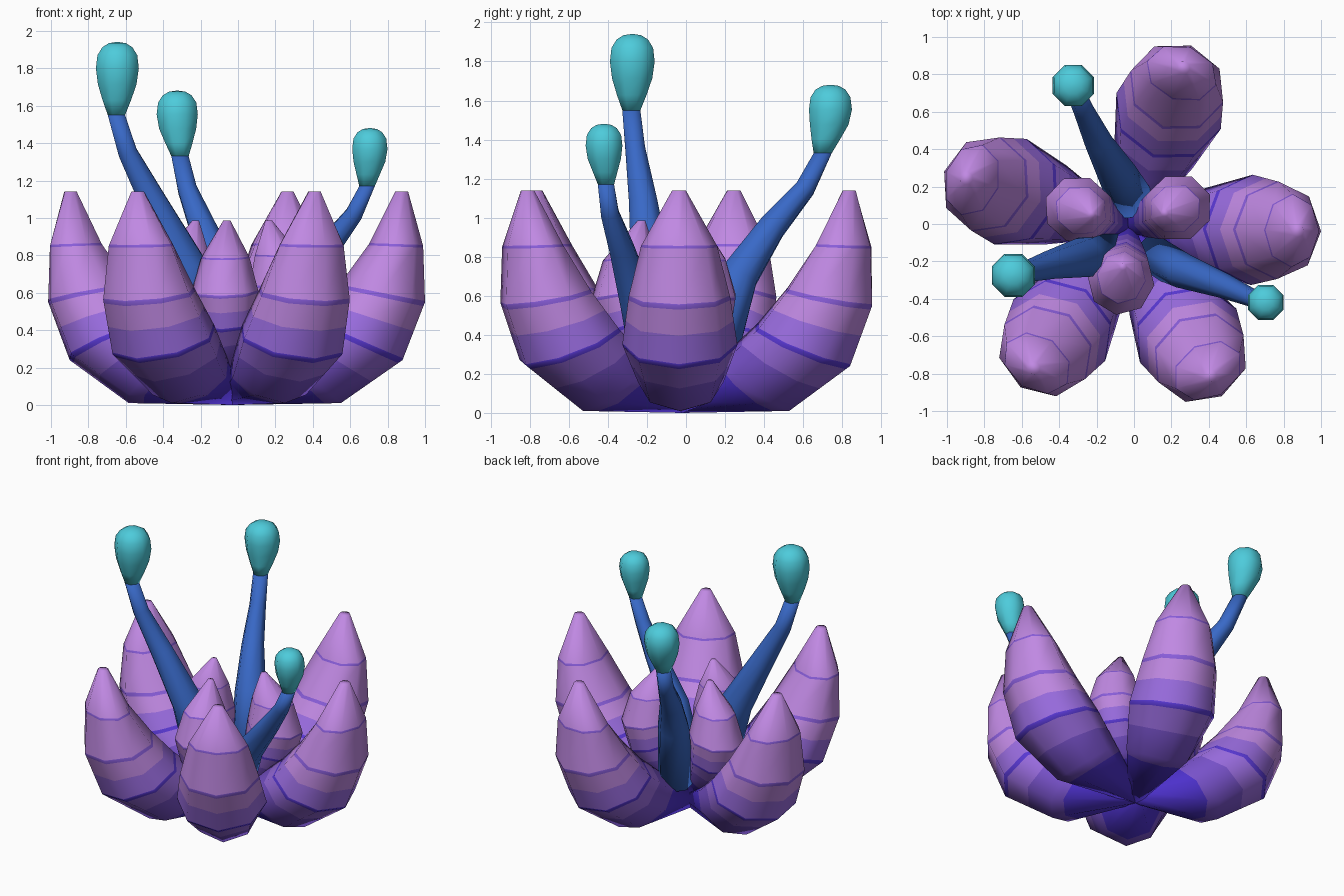
import bpy, bmesh, math
from mathutils import Vector

if "Cube" in bpy.data.objects:
    bpy.data.objects.remove(bpy.data.objects["Cube"])

SIDES = 8
CENTRE = Vector((-0.03, -0.02, 0.0))
UP = Vector((0, 0, 1))


def material(name, rgb):
    m = bpy.data.materials.new(name)
    m.diffuse_color = (*rgb, 1.0)
    m.use_nodes = True
    m.node_tree.nodes["Principled BSDF"].inputs["Base Color"].default_value = m.diffuse_color
    return m


INDIGO = material("indigo base", (0.073, 0.03, 0.60))
DEEP = material("deep purple", (0.19, 0.085, 0.60))
PURPLE = material("purple", (0.32, 0.15, 0.74))
LILAC = material("lilac", (0.53, 0.25, 0.77))
STRIPE = material("violet stripe", (0.10, 0.04, 0.66))
SOFT = material("soft violet stripe", (0.25, 0.11, 0.70))
BLUE = material("stalk blue", (0.04, 0.14, 0.57))
TEAL = material("bulb teal", (0.075, 0.60, 0.71))


def skin(name, rings, mats, bands):
    """Join rings of points into a closed smooth tube; bands[i] colours segment i."""
    bm = bmesh.new()
    loops = [[bm.verts.new(p) for p in ring] for ring in rings]
    for i in range(len(loops) - 1):
        a, b = loops[i], loops[i + 1]
        for j in range(SIDES):
            k = (j + 1) % SIDES
            bm.faces.new((a[j], a[k], b[k], b[j])).material_index = bands[i]
    bm.faces.new(loops[0][::-1]).material_index = bands[0]
    bm.faces.new(loops[-1]).material_index = bands[-1]
    bmesh.ops.recalc_face_normals(bm, faces=bm.faces)
    for f in bm.faces:
        f.smooth = True
    me = bpy.data.meshes.new(name)
    bm.to_mesh(me)
    bm.free()
    for m in mats:
        me.materials.append(m)
    ob = bpy.data.objects.new(name, me)
    bpy.context.collection.objects.link(ob)
    return ob


# Petal bands along the length: (start, end, material slot)
PETAL_MATS = [INDIGO, DEEP, PURPLE, LILAC, STRIPE, SOFT]
BANDS = [(0, 0.85, 0), (0.85, 1, 1), (1, 1.5, 1), (1.5, 1.93, 2),
         (1.93, 2, 4), (2, 2.03, 4), (2.03, 2.5, 2), (2.5, 2.93, 3),
         (2.93, 3, 5), (3, 3.02, 5), (3.02, 3.97, 3), (3.97, 4, 5),
         (4, 4.02, 5), (4.02, 5, 3)]

# Petal sections: outer r, outer z, inner r, inner z, half width
OUTER = [(0.0, 0.0, 0.0, 0.12, 0.05),
         (0.58, 0.01, 0.24, 0.31, 0.22),
         (0.91, 0.24, 0.41, 0.46, 0.295),
         (1.03, 0.55, 0.57, 0.64, 0.26),
         (1.02, 0.85, 0.73, 0.86, 0.195),
         (0.94, 1.14, 0.87, 1.14, 0.035)]
INNER = [(0.0, 0.08, 0.0, 0.2, 0.04),
         (0.28, 0.22, 0.04, 0.36, 0.12),
         (0.42, 0.40, 0.08, 0.50, 0.165),
         (0.47, 0.58, 0.10, 0.64, 0.18),
         (0.41, 0.78, 0.13, 0.80, 0.13),
         (0.23, 0.985, 0.19, 0.985, 0.02)]


def petal(name, sections, degrees):
    ang = math.radians(degrees)
    out = Vector((math.cos(ang), math.sin(ang), 0))
    side = Vector((-math.sin(ang), math.cos(ang), 0))
    rings = []
    for t in [b[0] for b in BANDS] + [5]:
        i = min(int(t), 4)
        f = t - i
        ro, zo, ri, zi, w = [a + (b - a) * f
                             for a, b in zip(sections[i], sections[i + 1])]
        ring = []
        for j in range(SIDES):
            a = 2 * math.pi * j / SIDES
            c = (1 + math.cos(a)) / 2
            ring.append(CENTRE + out * (ri + (ro - ri) * c)
                        + side * (w * math.sin(a))
                        + UP * (zi + (zo - zi) * c))
        rings.append(ring)
    skin(name, rings, PETAL_MATS, [b[2] for b in BANDS])


for n, d in enumerate((-1, 71, 163, 236, 299)):
    petal(f"outer_petal_{n + 1}", OUTER, d)
for n, d in enumerate((22, 160, 262)):
    petal(f"inner_petal_{n + 1}", INNER, d)


def ring_at(p, direction, rad):
    q = UP.rotation_difference(direction)
    return [p + q @ Vector((rad * math.cos(2 * math.pi * (j + 0.5) / SIDES),
                            rad * math.sin(2 * math.pi * (j + 0.5) / SIDES), 0))
            for j in range(SIDES)]


def stamen(n, path, bulb, top, r):
    """Curved stalk through path points (x, y, z, radius) with a pear-shaped bulb."""
    pts = [Vector(p[:3]) for p in path]
    rings = []
    for i, p in enumerate(pts):
        d = pts[min(i + 1, len(pts) - 1)] - pts[max(i - 1, 0)]
        if i == len(pts) - 1:
            d = UP
        rings.append(ring_at(p, d, path[i][3]))
    skin(f"stalk_{n}", rings, [BLUE], [0] * (len(rings) - 1))
    base = pts[-1]
    end = Vector((*bulb, top))
    prof = [(0, path[-1][3] / r), (0.2, 0.66), (0.42, 0.90), (0.64, 1.0),
            (0.82, 0.93), (0.93, 0.70), (0.985, 0.40), (1.0, 0.08)]
    rings = []
    for h, s in prof:
        p = base.lerp(end, min(1, h * 2))
        p.z = base.z + (end.z - base.z) * h
        rings.append(ring_at(p, UP, r * s))
    skin(f"bulb_{n}", rings, [TEAL], [0] * (len(rings) - 1))


# Three stalks of different height
stamen(1, [(-0.15, -0.14, 0.25, 0.12), (-0.27, -0.18, 0.74, 0.11),
           (-0.45, -0.22, 1.08, 0.078), (-0.59, -0.26, 1.35, 0.055),
           (-0.65, -0.28, 1.55, 0.05)], (-0.645, -0.275), 1.94, 0.124)
stamen(2, [(-0.02, 0.14, 0.25, 0.12), (-0.09, 0.27, 0.70, 0.105),
           (-0.19, 0.44, 0.95, 0.075), (-0.27, 0.61, 1.15, 0.055),
           (-0.31, 0.70, 1.33, 0.05)], (-0.325, 0.74), 1.68, 0.119)
stamen(3, [(0.10, -0.17, 0.20, 0.11), (0.26, -0.25, 0.57, 0.095),
           (0.48, -0.33, 0.84, 0.068), (0.62, -0.39, 1.02, 0.05),
           (0.69, -0.41, 1.17, 0.045)], (0.705, -0.42), 1.48, 0.102)
